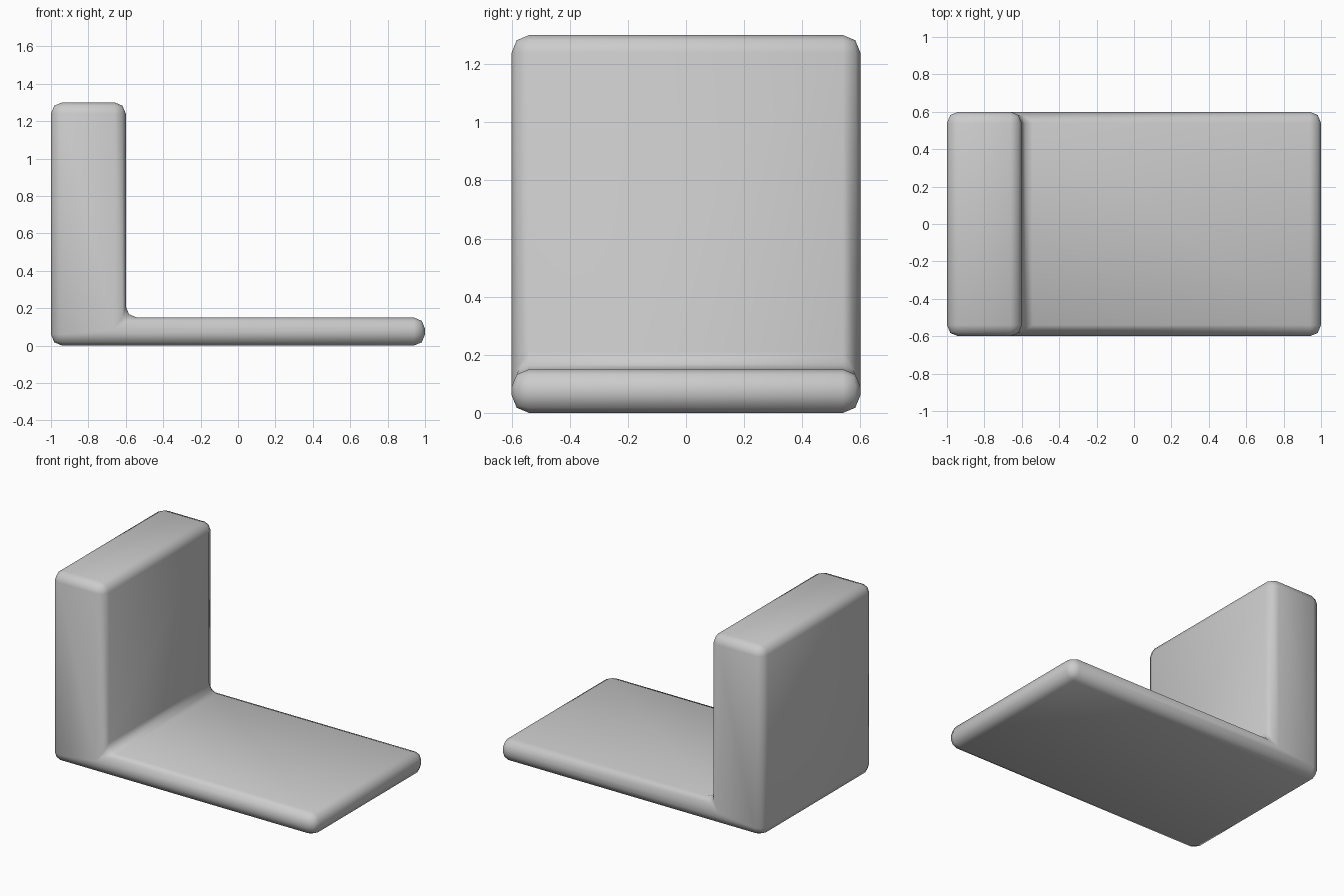
import bpy
import bmesh

cube = bpy.data.objects.get("Cube")
if cube:
    bpy.data.objects.remove(cube, do_unlink=True)

# Plain grey finish
grey = bpy.data.materials.new("light grey")
grey.use_nodes = True
colour = (0.6, 0.6, 0.6, 1)
grey.diffuse_color = colour
grey.node_tree.nodes["Principled BSDF"].inputs["Base Color"].default_value = colour

# L-shaped side profile: thick upright and thin foot
profile = [(-1, 0), (1, 0), (1, 0.15), (-0.6, 0.15), (-0.6, 1.3), (-1, 1.3)]
half_depth = 0.6

bm = bmesh.new()
face = bm.faces.new([bm.verts.new((x, -half_depth, z)) for x, z in profile])
back = bmesh.ops.extrude_face_region(bm, geom=[face])
bmesh.ops.translate(bm, vec=(0, 2 * half_depth, 0),
                    verts=[g for g in back["geom"] if isinstance(g, bmesh.types.BMVert)])
bmesh.ops.recalc_face_normals(bm, faces=bm.faces)
mesh = bpy.data.meshes.new("bracket")
bm.to_mesh(mesh)
bm.free()
mesh.materials.append(grey)
mesh.shade_smooth()

bracket = bpy.data.objects.new("bracket", mesh)
bpy.context.collection.objects.link(bracket)

# Rounded outer edges and inner fillet
bevel = bracket.modifiers.new("rounded edges", 'BEVEL')
bevel.width = 0.06
bevel.segments = 2
bevel.limit_method = 'ANGLE'
